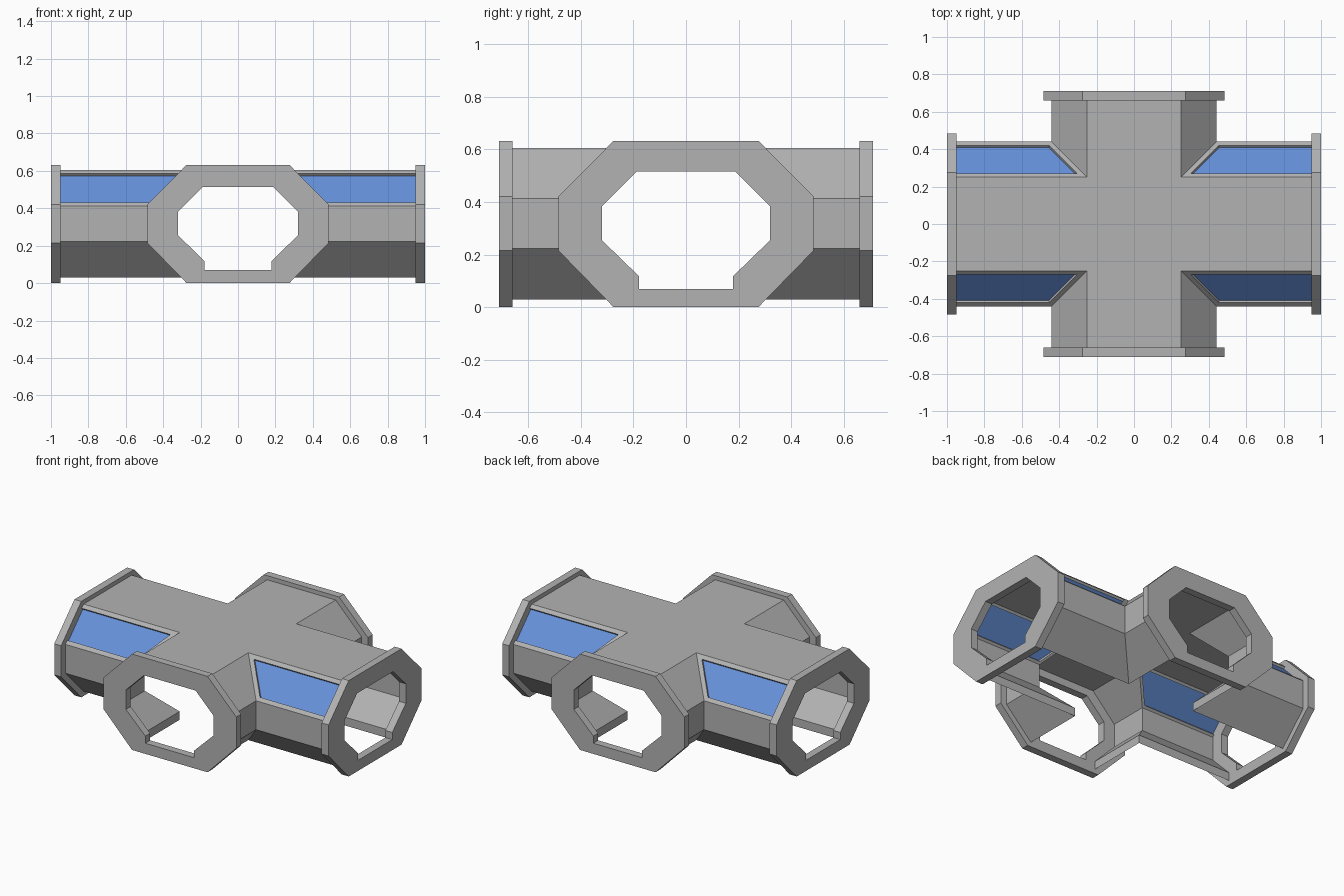
import bpy, bmesh

if "Cube" in bpy.data.objects:
    bpy.data.objects.remove(bpy.data.objects["Cube"])


def material(name, rgb):
    m = bpy.data.materials.new(name)
    m.diffuse_color = (*rgb, 1.0)
    m.use_nodes = True
    m.node_tree.nodes["Principled BSDF"].inputs["Base Color"].default_value = m.diffuse_color
    return m


GREY = material("hull grey", (0.45, 0.45, 0.45))
BLUE = material("window blue", (0.13, 0.28, 0.70))

END_X, END_Y, RIM = 1.0, 0.71, 0.05


def finish(bm, name):
    """Turn a one-quadrant mesh into an object mirrored across x and y."""
    me = bpy.data.meshes.new(name)
    bm.to_mesh(me)
    bm.free()
    me.materials.append(GREY)
    me.materials.append(BLUE)
    ob = bpy.data.objects.new(name, me)
    bpy.context.collection.objects.link(ob)
    mod = ob.modifiers.new("mirror", 'MIRROR')
    mod.use_axis = (True, True, False)
    mod.use_clip = True
    mod.merge_threshold = 0.0005
    return ob


# Crossing corridors: hollow wall profile (half width, height), open floor
profile = [(0, .605), (.25, .605), (.44, .412), (.44, .222), (.25, .03),
           (.25, .085), (.40, .238), (.40, .395), (.235, .565), (0, .565)]
OUTER_SLOPE, INNER_SLOPE = 1, 7

bm = bmesh.new()
rows = []
for w, z in profile:
    rows.append([bm.verts.new(p) for p in
                 ((END_X - RIM, w, z), (w, w, z), (w, END_Y - RIM, z))])
panes = {}
for i, (a, b) in enumerate(zip(rows, rows[1:])):
    f = bm.faces.new((a[0], b[0], b[1], a[1]))
    bm.faces.new((a[1], b[1], b[2], a[2]))
    if i in (OUTER_SLOPE, INNER_SLOPE):
        panes[i] = f
bm.normal_update()
# wind every face so the top of the roof points up
if bm.faces[:][0].normal.z < 0:
    bmesh.ops.reverse_faces(bm, faces=bm.faces[:])
bm.normal_update()

# Recessed windows in the upper slopes of the long corridor
for i, f in panes.items():
    margin = .028 if i == OUTER_SLOPE else .018
    bmesh.ops.inset_region(bm, faces=[f], thickness=margin, use_even_offset=True)
    bmesh.ops.inset_region(bm, faces=[f], thickness=.0008, depth=-.015,
                           use_even_offset=True)
    f.material_index = 1
finish(bm, "corridor_hull")


# End flanges: octagonal rings with a stepped doorway
outer = [(0, 0), (.275, 0), (.485, .215), (.485, .42), (.275, .632), (0, .632)]
hole = [(0, .07), (.178, .07), (.178, .117), (.32, .255), (.32, .383),
        (.188, .515), (0, .515)]


def flange(name, end, along_x):
    bm = bmesh.new()
    pts = outer + hole[::-1]
    loops = []
    for d in (end - RIM, end):
        loops.append([bm.verts.new((d, w, z) if along_x else (w, d, z))
                      for w, z in pts])
        bm.faces.new(loops[-1])
    n = len(pts)
    for i in range(n):
        j = (i + 1) % n
        if pts[i][0] == 0 and pts[j][0] == 0:
            continue  # stay open on the mirror plane
        bm.faces.new((loops[0][i], loops[0][j], loops[1][j], loops[1][i]))
    bmesh.ops.recalc_face_normals(bm, faces=bm.faces[:])
    bm.normal_update()
    # the face at the corridor end must look outward
    cap = max(bm.faces, key=lambda f: f.calc_center_median()[0 if along_x else 1]
              if len(f.verts) > 4 else -9)
    if cap.normal[0 if along_x else 1] < 0:
        bmesh.ops.reverse_faces(bm, faces=bm.faces[:])
    finish(bm, name)


flange("long_corridor_flanges", END_X, True)
flange("cross_corridor_flanges", END_Y, False)
